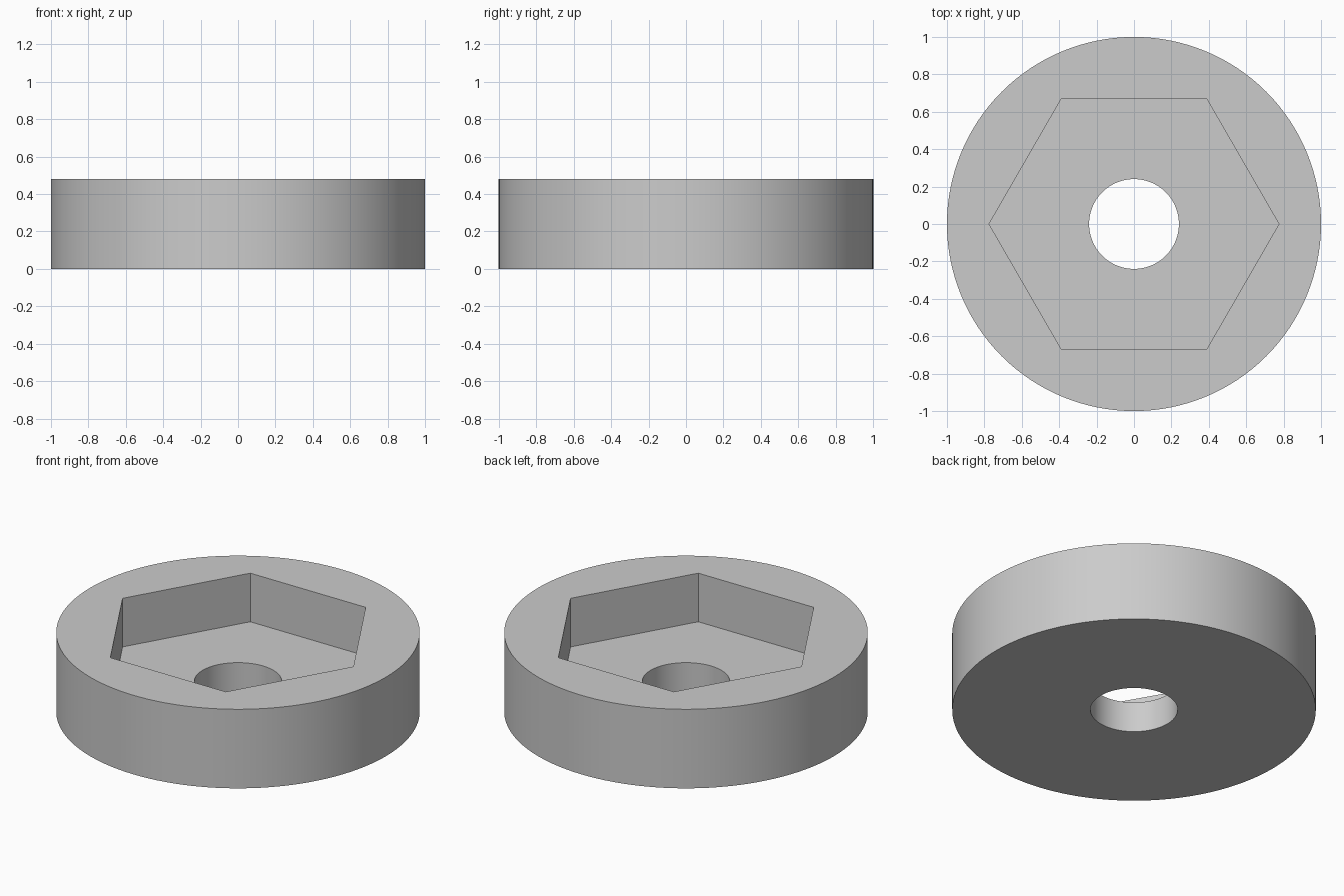
import bpy
import math

cube = bpy.data.objects.get("Cube")
if cube:
    bpy.data.objects.remove(cube, do_unlink=True)

HEIGHT = 0.48
FLOOR = 0.185      # pocket floor height
OVERLAP = 0.1      # cutters reach past the surfaces


def prism(name, sides, radius, bottom, top, turn=0.0):
    """Upright prism between two heights."""
    bpy.ops.mesh.primitive_cylinder_add(
        vertices=sides, radius=radius, depth=top - bottom,
        location=(0, 0, (bottom + top) / 2), rotation=(0, 0, turn))
    obj = bpy.context.object
    obj.name = name
    bpy.ops.object.transform_apply(location=True, rotation=True, scale=True)
    return obj


def cut(target, cutter):
    """Subtract a cutter from the target and discard it."""
    cutter.hide_render = True
    mod = target.modifiers.new(cutter.name, 'BOOLEAN')
    mod.operation = 'DIFFERENCE'
    mod.solver = 'EXACT'
    mod.object = cutter
    bpy.ops.object.select_all(action='DESELECT')
    bpy.context.view_layer.objects.active = target
    target.select_set(True)
    bpy.ops.object.modifier_apply(modifier=mod.name)
    bpy.data.objects.remove(cutter, do_unlink=True)


# Round body
body = prism("round_body", 128, 1.0, 0, HEIGHT)

# Hexagonal pocket with corners on the x axis, then the through hole
cut(body, prism("hex_pocket", 6, 0.775, FLOOR, HEIGHT + OVERLAP, math.radians(30)))
cut(body, prism("bolt_hole", 96, 0.24, -OVERLAP, HEIGHT + OVERLAP))

# Plain grey finish
grey = bpy.data.materials.new("plain_grey")
grey.use_nodes = True
colour = (0.6, 0.6, 0.6, 1)
grey.diffuse_color = colour
grey.node_tree.nodes["Principled BSDF"].inputs["Base Color"].default_value = colour
body.data.materials.clear()
body.data.materials.append(grey)

# Smooth round walls, crisp edges
bpy.ops.object.shade_smooth_by_angle(angle=math.radians(30))
